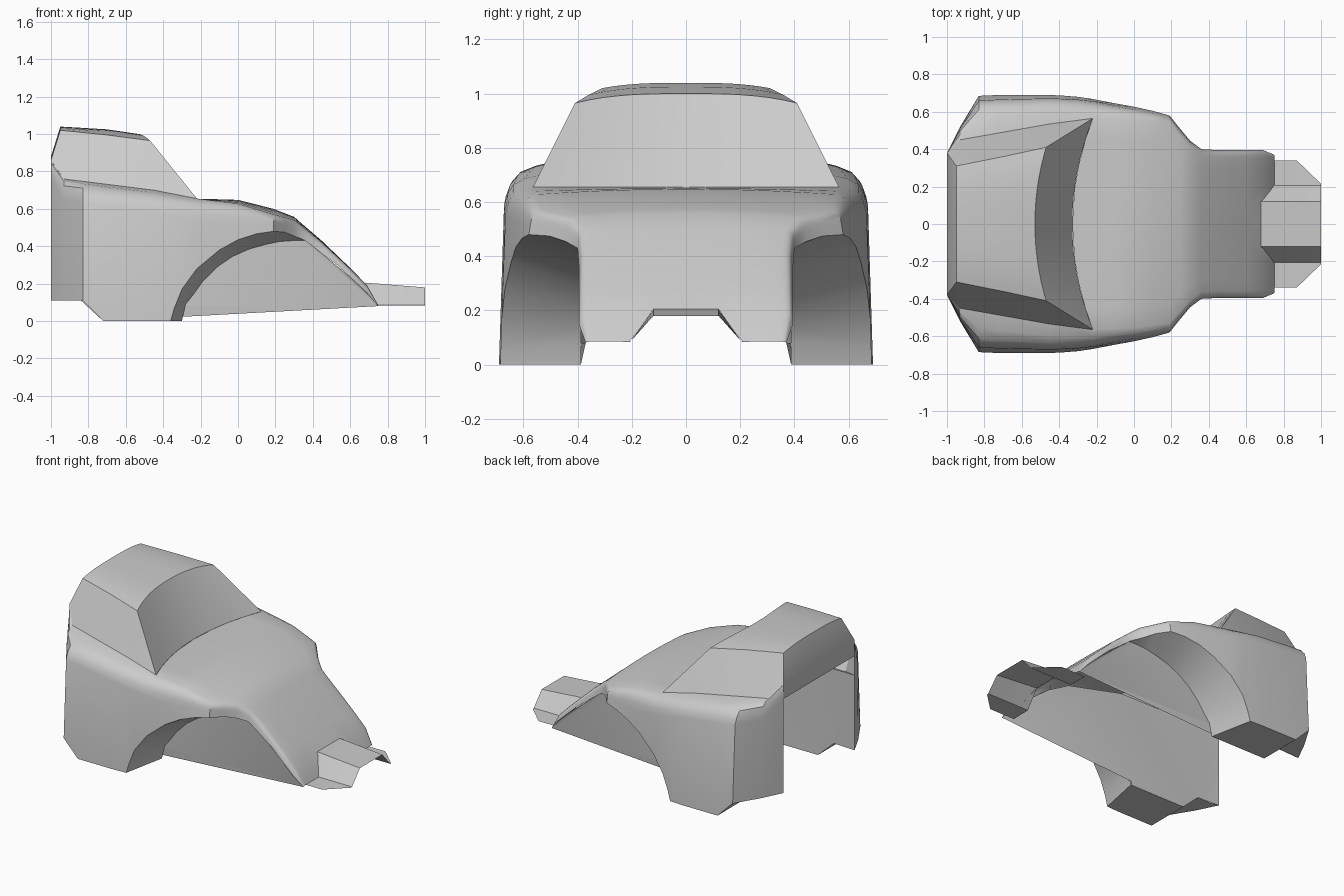
import bpy, bmesh, math

default = bpy.data.objects.get("Cube")
if default:
    bpy.data.objects.remove(default, do_unlink=True)

GREY = (0.6, 0.6, 0.6, 1.0)
paint = bpy.data.materials.new("body grey")
paint.use_nodes = True
paint.diffuse_color = GREY
paint.node_tree.nodes["Principled BSDF"].inputs["Base Color"].default_value = GREY


def lookup(points, x):
    """Linear interpolation along a list of (x, ...) points."""
    for a, b in zip(points, points[1:]):
        if x <= b[0]:
            t = (x - a[0]) / (b[0] - a[0])
            return [p + (q - p) * t for p, q in zip(a[1:], b[1:])]
    return list(points[-1][1:])


def finish(name, bm):
    """Turn a half mesh into a mirrored, smooth shaded object."""
    bmesh.ops.remove_doubles(bm, verts=bm.verts[:], dist=0.0005)
    bmesh.ops.recalc_face_normals(bm, faces=bm.faces[:])
    mesh = bpy.data.meshes.new(name)
    bm.to_mesh(mesh)
    bm.free()
    obj = bpy.data.objects.new(name, mesh)
    bpy.context.collection.objects.link(obj)
    mesh.materials.append(paint)
    mirror = obj.modifiers.new("mirror", "MIRROR")
    mirror.use_axis = (False, True, False)
    bpy.ops.object.select_all(action="DESELECT")
    obj.select_set(True)
    bpy.context.view_layer.objects.active = obj
    bpy.ops.object.shade_smooth_by_angle(angle=math.radians(28))
    return obj


def loft(name, rows, skip=lambda i, j: False):
    """Join equal rows of points with quads, leaving out skipped cells."""
    bm = bmesh.new()
    grid = [[bm.verts.new(p) for p in row] for row in rows]
    for i in range(len(rows) - 1):
        for j in range(len(rows[0]) - 1):
            if not skip(i, j):
                bm.faces.new((grid[i][j], grid[i + 1][j],
                              grid[i + 1][j + 1], grid[i][j + 1]))
    loose = [v for v in bm.verts if not v.link_faces]
    bmesh.ops.delete(bm, geom=loose, context="VERTS")
    return finish(name, bm)


# Guide lines: hood edge, lower edge of the body side, hood crown height
COWL, PLATE_Y = -0.22, 0.388
hood_edge = [(-1, .38, .86), (-.93, .45, .76), (-.45, .535, .7), (COWL, .565, .655),
             (0, .555, .628), (.19, .53, .57), (.3, .41, .54), (.36, .365, .495),
             (.45, .355, .42), (.6, .355, .28), (.69, .355, .19), (.75, .35, .085)]
rear_skirt = [(-1, .38, .11), (-.93, .52, .11), (-.83, .685, .11), (-.72, .69, 0),
              (-.45, .69, 0)]
arch = [(-.36, .685, 0), (-.34, .683, .07), (-.3, .68, .17), (COWL, .668, .28),
        (-.1, .645, .38), (0, .627, .435), (.1, .605, .467), (.19, .58, .48),
        (.25, .505, .475), (.3, .445, .455), (.36, .4, .43)]
nose_edge = [(.45, .395, .36), (.53, .395, .3), (.6, .395, .235), (.69, .395, .15),
             (.75, .37, .08)]
crown = [(-1, 0), (COWL, 0), (0, .02), (.19, .03), (.36, .01), (.75, 0)]
stations = rear_skirt + arch + nose_edge
FILLET = [(.4, .12), (.66, .32), (.8, .62), (.88, 1)]
HOOD = [0, .33, .55, .8]


def body_row(station):
    x, y_out, z_low = station
    y_in, z_in = lookup(hood_edge, x)
    rise = lookup(crown, x)[0]
    drop = min(.115, .6 * (z_in - z_low))
    row = []
    for t in HOOD + [1]:
        y = y_in * t
        if x == stations[-1][0] and 0 < t < .6:
            y = max(y, .21)
        # the cowl bows back to meet the foot of the windscreen
        back = .11 * (1 - t * t) if x == COWL else 0
        row.append((x - back, y, z_in + rise * (1 - t * t)))
    for a, b in FILLET:
        row.append((x, y_in + (y_out - y_in) * a, z_in - drop * b))
    return row + [(x, y_out, z_low)]


# Hood and fenders: no hood under the cab, notch for the front channel
cowl_index = [s[0] for s in stations].index(COWL)
last = len(stations) - 2
loft("hood_and_fenders", [body_row(s) for s in stations],
     lambda i, j: (j < len(HOOD) and i < cowl_index) or (i == last and j == 0))

# Cab: back strip, roof and windscreen; (x mid, x edge, y edge, z mid, z edge)
cab_lines = [(-1, -1, .38, .75, .75), (-1, -1, .38, .88, .86),
             (-.95, -.95, .31, 1.04, 1.02), (-.7, -.7, .36, 1.025, .995),
             (-.53, -.47, .41, 1, .965), (-.33, COWL, .565, .655, .655)]


def cab_row(line):
    x0, x1, width, z0, z1 = line
    steps = [i / 8 for i in range(9)]
    return [(x0 + (x1 - x0) * t ** 2, width * t, z0 + (z1 - z0) * t ** 3)
            for t in steps]


loft("cab_roof_and_windscreen", [cab_row(c) for c in cab_lines])

# Cab sides run from the roof edge down to the fender edge
side_feet = [-1, -.93, -.72, -.45, COWL]
loft("cab_sides", [[(c[1], c[2], c[4]), (x, *lookup(hood_edge, x))]
                   for c, x in zip(cab_lines[1:], side_feet)])

# Wheel wells: from the outer arch to the arch on the inner panel
inner_arch = [(-.3, 0), (-.28, .09), (-.24, .14), (-.19, .21), (-.11, .29),
              (-.03, .345), (.06, .385), (.15, .41), (.22, .425), (.29, .43), (.36, .43)]
loft("wheel_wells", [[o, (x, PLATE_Y, z)] for o, (x, z) in zip(arch, inner_arch)])

# Undersides of the rear skirts
skirt_line = rear_skirt + arch[:1]
loft("skirt_undersides",
     [[s, (-.3 if s == arch[0] else s[0], min(PLATE_Y, s[1]), s[2])] for s in skirt_line])

# Flat inner panels
panel = [(-1, .11), (-.84, .11), (-.72, 0), (-.3, 0), (-.3, .08), (.75, .08),
         (.69, .15), (.6, .235), (.45, .36), (.36, .43), (.2, .52), (COWL, .62), (-1, .62)]
bm = bmesh.new()
bm.faces.new([bm.verts.new((x, min(PLATE_Y, lookup(stations, x)[0]), z)) for x, z in panel])
bmesh.ops.triangulate(bm, faces=bm.faces[:])
finish("inner_panels", bm)

# Sloping ledges joining the inner panels to the cab sides
loft("inner_ledges", [[(x, min(PLATE_Y, lookup(hood_edge, x)[0]), .62),
                       (x, *lookup(hood_edge, x))] for x in side_feet])

# Front channel with side flanges; (x, top height, flange width)
channel = [(.68, .205, .34), (.75, .2, .34), (.87, .19, .34), (1, .18, .215)]
loft("front_channel", [[(x, 0, top), (x, .12, top), (x, .205, .085), (x, wide, .083)]
                       for x, top, wide in channel])
